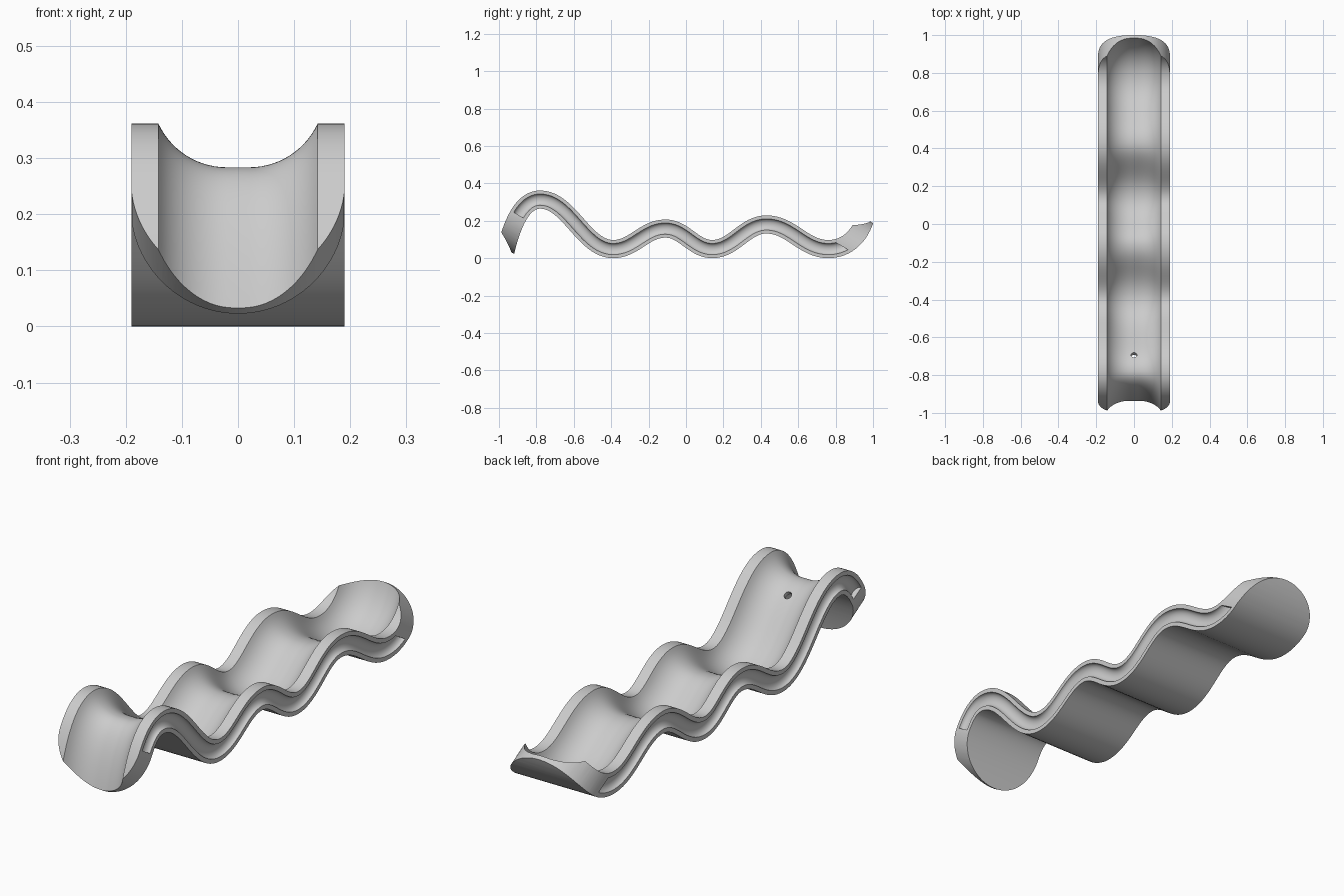
import bpy, bmesh, math
from mathutils import Vector
from mathutils.geometry import interpolate_bezier

if "Cube" in bpy.data.objects:
    bpy.data.objects.remove(bpy.data.objects["Cube"])

HALF_T, HALF_W = 0.0485, 0.19
crests = [(-0.78, 0.317), (-0.39, 0.0525), (-0.11, 0.162), (0.14, 0.0525), (0.43, 0.184), (0.76, 0.0525)]


def V(y, z, x=0.0):
    return Vector((x, y, z))


def make_obj(name, bm):
    bmesh.ops.recalc_face_normals(bm, faces=bm.faces)
    me = bpy.data.meshes.new(name)
    bm.to_mesh(me)
    bm.free()
    ob = bpy.data.objects.new(name, me)
    bpy.context.collection.objects.link(ob)
    return ob


# wavy centre line in the side plane
segs = [(V(-0.975, 0), V(-0.94, 0.16), V(-0.885, 0.317), V(*crests[0]))]
for (y0, z0), (y1, z1) in zip(crests, crests[1:]):
    d = 0.4 * (y1 - y0)
    segs.append((V(y0, z0), V(y0 + d, z0), V(y1 - d, z1), V(y1, z1)))
segs.append((V(*crests[-1]), V(0.88, 0.0525), V(0.95, 0.15), V(0.968, 0.26)))
path = []
for s in segs:
    pts = interpolate_bezier(*s, 25)
    path += pts if not path else pts[1:]


def frame(i):
    t = (path[min(i + 1, len(path) - 1)] - path[max(i - 1, 0)]).normalized()
    if i > 0 and abs(t.z) < 1e-9:
        t = V(1, 0)
    return t, V(-t.z, t.y)


def sweep(section):
    bm = bmesh.new()
    rings = []
    for i, p in enumerate(path):
        n = frame(i)[1]
        rings.append([bm.verts.new(p + n * h + Vector((x, 0, 0))) for x, h in section])
    k = len(section)
    for a, b in zip(rings, rings[1:]):
        for j in range(k):
            bm.faces.new((a[j], a[(j + 1) % k], b[(j + 1) % k], b[j]))
    bm.faces.new(rings[0])
    bm.faces.new(rings[-1])
    return bm


# body section: flat base, flat rims, scooped channel
R, FLAT = 0.134, 0.02
ang = math.asin(0.122 / R)
arc = [(FLAT + R * math.sin(ang * i / 14), -0.0295 + R * (1 - math.cos(ang * i / 14))) for i in range(15)]
arc[-1] = (0.142, HALF_T)
section = [(-HALF_W, -HALF_T), (HALF_W, -HALF_T), (HALF_W, HALF_T)]
section += arc[::-1] + [(-x, h) for x, h in arc] + [(-HALF_W, HALF_T)]
body = sweep(section)
track = make_obj("wavy_track", body)

# end frames: centre of rounding and outward direction
ends = [(V(-0.902, 0.238), V(-0.51, -0.86).normalized()), (V(0.823, 0.074), V(0.5, 0.866).normalized())]
cutters = []

# round side grooves, stopped where the rounded ends begin
for side in (-1, 1):
    sec = [(side * 0.22, -0.03)]
    sec += [(side * (HALF_W - 0.022 * math.sin(math.pi * i / 12)), -0.03 * math.cos(math.pi * i / 12))
            for i in range(13)]
    sec += [(side * 0.22, 0.03)]
    bm = sweep(sec)
    for c, t in ends:
        near = [f for f in bm.faces if (f.calc_center_median() - c).length < 0.5]
        geom = bm.verts[:] + bm.edges[:] + bm.faces[:]
        bmesh.ops.bisect_plane(bm, geom=geom, plane_co=c, plane_no=t, clear_outer=True)
        bmesh.ops.holes_fill(bm, edges=[e for e in bm.edges if e.is_boundary], sides=0)
    cutters.append(make_obj("groove_cutter", bm))

# rounded tongue ends
for c, t in ends:
    n = V(-t.z, t.y)
    r = 0.1905
    outline = [(r * math.cos(math.pi * i / 48), r * math.sin(math.pi * i / 48)) for i in range(49)]
    outline += [(-0.26, 0), (-0.26, 0.4), (0.26, 0.4), (0.26, 0)]
    bm = bmesh.new()
    lo, hi = [[bm.verts.new(c + t * v + n * d + Vector((u, 0, 0))) for u, v in outline] for d in (-0.25, 0.25)]
    bm.faces.new(lo)
    bm.faces.new(hi)
    for j in range(len(lo)):
        k = (j + 1) % len(lo)
        bm.faces.new((lo[j], lo[k], hi[k], hi[j]))
    cutters.append(make_obj("end_cutter", bm))

# small drilled hole near the high end
i = min(range(len(path)), key=lambda q: abs(path[q].y + 0.675))
bpy.ops.mesh.primitive_cylinder_add(vertices=24, radius=0.016, depth=0.2, location=path[i],
                                    rotation=frame(i)[1].to_track_quat('Z', 'Y').to_euler())
cutters.append(bpy.context.object)

# carve everything out of the track
bpy.context.view_layer.objects.active = track
for cut in cutters:
    cut.hide_render = True
    m = track.modifiers.new("cut", 'BOOLEAN')
    m.operation, m.solver, m.object = 'DIFFERENCE', 'EXACT', cut
    bpy.ops.object.modifier_apply(modifier=m.name)
    bpy.data.objects.remove(cut, do_unlink=True)

# stand on the floor
low = min(v.co.z for v in track.data.vertices)
for v in track.data.vertices:
    v.co.z -= low
bpy.ops.object.select_all(action='DESELECT')
track.select_set(True)
bpy.context.view_layer.objects.active = track
bpy.ops.object.shade_smooth_by_angle(angle=math.radians(30))
